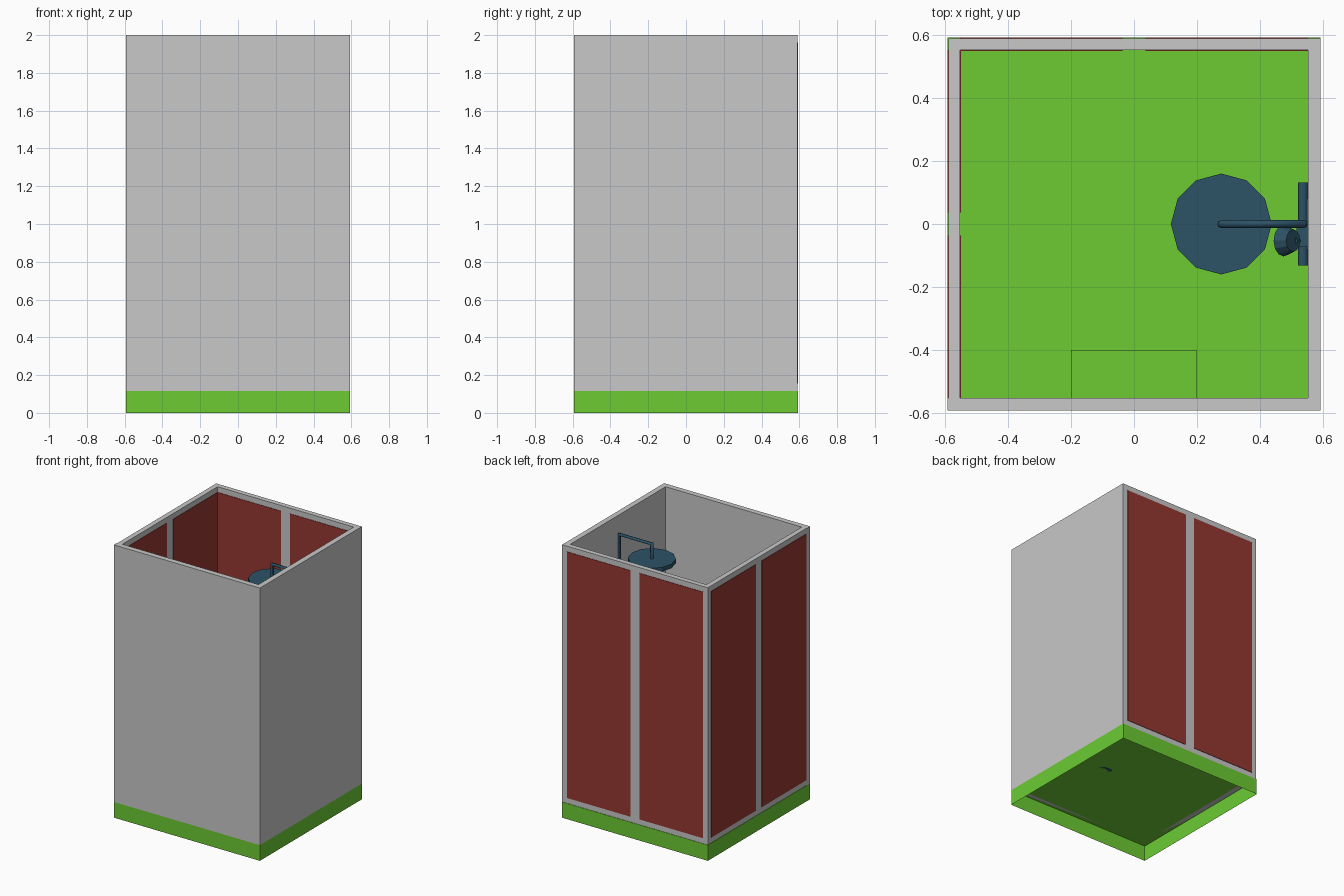
import bpy, bmesh
from mathutils import Vector

cube = bpy.data.objects.get("Cube")
if cube:
    bpy.data.objects.remove(cube, do_unlink=True)


def material(name, rgb):
    m = bpy.data.materials.new(name)
    m.use_nodes = True
    m.diffuse_color = (*rgb, 1)
    m.node_tree.nodes["Principled BSDF"].inputs["Base Color"].default_value = (*rgb, 1)
    return m


GREEN = material("tray_green", (0.15, 0.597, 0.034))
GREY = material("wall_grey", (0.58, 0.58, 0.58))
RED = material("panel_red", (0.3, 0.04, 0.031))
BLUE = material("fitting_blue", (0.025, 0.084, 0.133))


def finish(name, bm, mat):
    bmesh.ops.recalc_face_normals(bm, faces=bm.faces)
    mesh = bpy.data.meshes.new(name)
    bm.to_mesh(mesh)
    bm.free()
    mesh.materials.append(mat)
    obj = bpy.data.objects.new(name, mesh)
    bpy.context.collection.objects.link(obj)
    return obj


def box(name, lo, hi, mat, open_bottom=False):
    lo, hi = Vector(lo), Vector(hi)
    bm = bmesh.new()
    bmesh.ops.create_cube(bm, size=1)
    for v in bm.verts:
        v.co = (lo + hi) / 2 + v.co * (hi - lo)
    if open_bottom:
        bm.normal_update()
        down = [f for f in bm.faces if f.normal.z < -0.9]
        bmesh.ops.delete(bm, geom=down, context='FACES')
    return finish(name, bm, mat)


def rod(name, a, b, r1, mat, sides=12, r2=None):
    """Cylinder or cone from point a to point b."""
    a, b = Vector(a), Vector(b)
    axis = b - a
    bm = bmesh.new()
    bmesh.ops.create_cone(bm, cap_ends=True, segments=sides, radius1=r1,
                          radius2=r1 if r2 is None else r2, depth=axis.length)
    turn = Vector((0, 0, 1)).rotation_difference(axis.normalized())
    for v in bm.verts:
        v.co = turn @ v.co + (a + b) / 2
    return finish(name, bm, mat)


def pipe(name, points, radius, mat):
    curve = bpy.data.curves.new(name, 'CURVE')
    curve.dimensions = '3D'
    curve.bevel_depth = radius
    curve.bevel_resolution = 2
    curve.use_fill_caps = True
    spline = curve.splines.new('POLY')
    spline.points.add(len(points) - 1)
    for p, co in zip(spline.points, points):
        p.co = (*co, 1)
    curve.materials.append(mat)
    obj = bpy.data.objects.new(name, curve)
    bpy.context.collection.objects.link(obj)
    return obj


R = 0.592       # half width of the tray
W = 0.589       # outer wall face
I = 0.552       # inner wall face
Z0, Z1 = 0.115, 2.0

# Hollow tray, open underneath
box("shower_tray", (-R, -R, 0), (R, R, Z0), GREEN, open_bottom=True)

# Four walls
box("front_wall", (-R, -R, Z0), (R, -I, Z1), GREY)
box("left_wall", (I, -I, Z0), (R, I, Z1), GREY)
box("back_wall", (-W, I, Z0), (R, W, Z1), GREY)
box("right_wall", (-W, -I, Z0), (-I, I, Z1), GREY)

# Coloured panels showing on both faces of the back and right walls
low, high = Z0 + 0.04, Z1 - 0.04
for label, a, b in (("a", -I, -0.036), ("b", 0.036, I)):
    box("back_panel_" + label, (a, I - 0.003, low), (b, R, high), RED)
    box("right_panel_" + label, (-R, a, low), (-I + 0.003, b, high), RED)

# Wall shelf and floor drain
box("wall_shelf", (-0.2, -I, 0.87), (0.2, -0.4, 0.91), GREEN)
HX = 0.277
rod("floor_drain", (HX, 0, Z0), (HX, 0, Z0 + 0.006), 0.068, BLUE)

# Overhead shower: riser, arm and round head
RX = 0.539
pipe("riser_pipe", [(RX, 0, 1.0), (RX, 0, 1.865), (HX, 0, 1.865), (HX, 0, 1.75)],
     0.013, BLUE)
rod("shower_head", (HX, 0, 1.73), (HX, 0, 1.76), 0.16, BLUE)

# Mixer bar with a knob at each end
rod("mixer_bar", (0.536, -0.08, 1.0), (0.536, 0.08, 1.0), 0.015, BLUE)
for side, label in ((-1, "right"), (1, "left")):
    rod("mixer_knob_" + label, (0.536, side * 0.08, 1.0),
        (0.536, side * 0.132, 1.0), 0.016, BLUE)

# Hand shower on its holder
HY = -0.053
box("hand_shower_holder", (0.515, HY - 0.02, 1.27), (I, 0.01, 1.3), BLUE)
rod("hand_shower_handle", (0.532, HY, 1.16), (0.508, HY, 1.4), 0.011, BLUE, 8)
rod("hand_shower_head", (0.505, HY, 1.41), (0.475, HY, 1.385), 0.035, BLUE, 12, 0.05)
